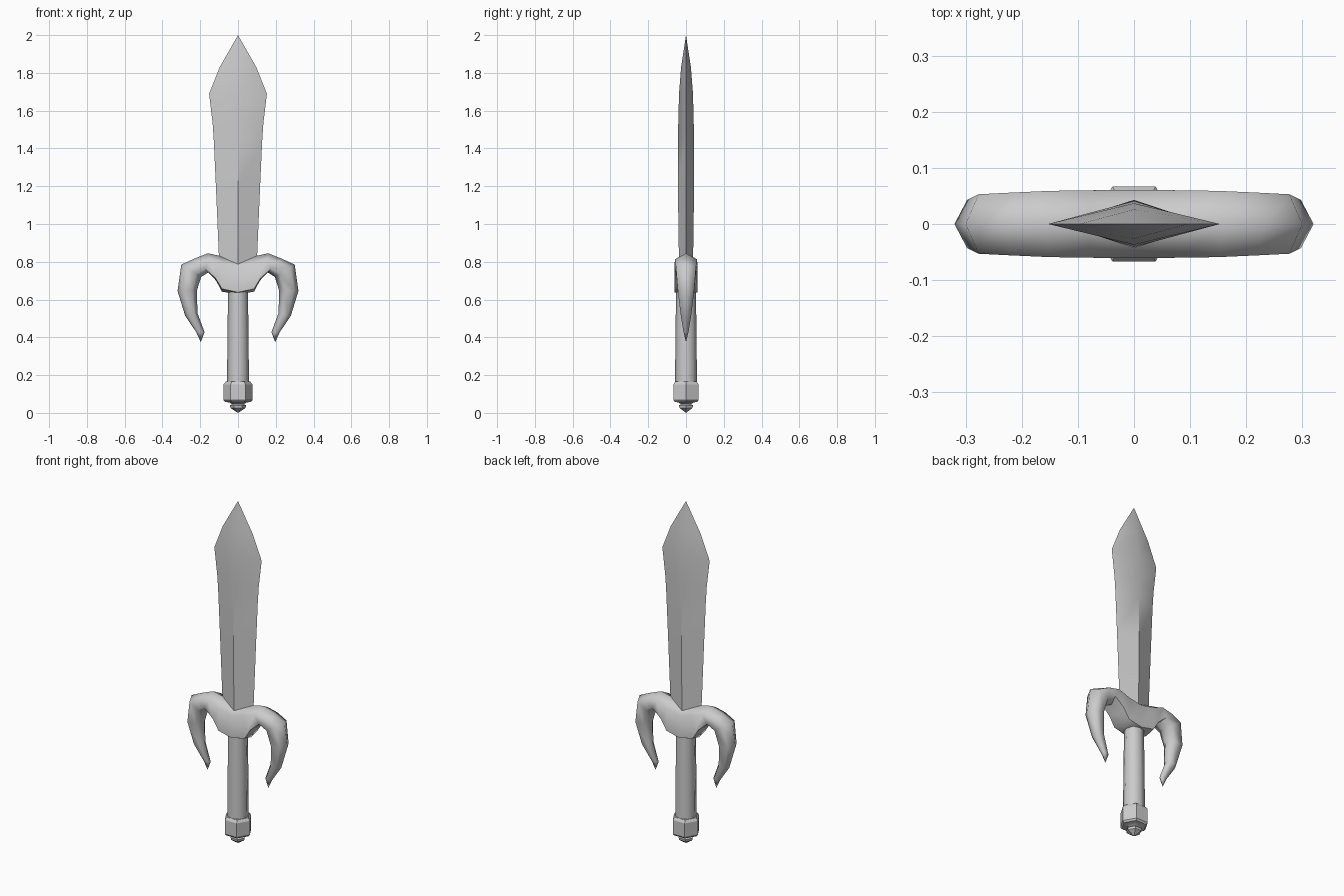
import bpy
import math
from mathutils import Vector

cube = bpy.data.objects.get("Cube")
if cube:
    bpy.data.objects.remove(cube)

steel = bpy.data.materials.new("grey_steel")
steel.use_nodes = True
GREY = (0.6, 0.6, 0.6, 1)
steel.diffuse_color = GREY
steel.node_tree.nodes["Principled BSDF"].inputs["Base Color"].default_value = GREY


def loft(name, rings, angle):
    """Skin a list of equal rings, cap both ends and smooth by angle."""
    n = len(rings[0])
    verts = [Vector(p) for ring in rings for p in ring]
    faces = [(r * n + i, r * n + (i + 1) % n, (r + 1) * n + (i + 1) % n, (r + 1) * n + i)
             for r in range(len(rings) - 1) for i in range(n)]
    faces += [tuple(reversed(range(n))), tuple(range(len(verts) - n, len(verts)))]
    mesh = bpy.data.meshes.new(name)
    mesh.from_pydata(verts, [], faces)
    mesh.validate()
    mesh.materials.append(steel)
    obj = bpy.data.objects.new(name, mesh)
    bpy.context.collection.objects.link(obj)
    bpy.ops.object.select_all(action="DESELECT")
    obj.select_set(True)
    bpy.context.view_layer.objects.active = obj
    # merge tips and make normals consistent
    bpy.ops.object.mode_set(mode="EDIT")
    bpy.ops.mesh.select_all(action="SELECT")
    bpy.ops.mesh.remove_doubles(threshold=0.0005)
    bpy.ops.mesh.normals_make_consistent(inside=False)
    bpy.ops.object.mode_set(mode="OBJECT")
    bpy.ops.object.shade_smooth_by_angle(angle=math.radians(angle))
    return obj


def turned(name, profile, sides, angle):
    """Prism-like turned part from (radius, height) pairs."""
    turn = 2 * math.pi / sides
    return loft(name, [[(r * math.cos(i * turn), r * math.sin(i * turn), z)
                        for i in range(sides)] for r, z in profile], angle)


# Blade: diamond sections as (half width, half thickness, height)
blade = [(0.098, 0.036, 0.74), (0.102, 0.038, 0.85), (0.117, 0.043, 1.2), (0.128, 0.043, 1.44),
         (0.134, 0.041, 1.53), (0.153, 0.037, 1.69), (0.097, 0.026, 1.83), (0, 0, 2.0)]
loft("blade", [[(w, 0, z), (0, t, z), (-w, 0, z), (0, -t, z)] for w, t, z in blade], 37)

# Guard: outer point, inner point, half depth, position of the inner shoulder
guard = [((0, 0.812), (0, 0.627), 0.061, 0.94), ((0.08, 0.828), (0.085, 0.642), 0.060, 0.92),
         ((0.16, 0.845), (0.116, 0.70), 0.059, 0.9), ((0.235, 0.815), (0.155, 0.745), 0.056, 0.75),
         ((0.30, 0.785), (0.195, 0.72), 0.053, 0.75), ((0.32, 0.645), (0.217, 0.65), 0.043, 0.75),
         ((0.28, 0.515), (0.215, 0.53), 0.028, 0.75), ((0.221, 0.427), (0.177, 0.427), 0.013, 0.75),
         ((0.197, 0.375), (0.197, 0.375), 0, 0.75)]


def guard_ring(section, side):
    outer, inner, depth, low = section
    a, b = Vector((side * outer[0], 0, outer[1])), Vector((side * inner[0], 0, inner[1]))
    y = Vector((0, depth, 0))
    top, bottom = a.lerp(b, 0.22), a.lerp(b, low)
    return [a, top + y, bottom + y, b, bottom - y, top - y]


loft("guard", [guard_ring(s, -1) for s in reversed(guard[1:])] + [guard_ring(s, 1) for s in guard], 70)

# Grip and pommel
turned("grip", [(0.058, 0.14), (0.056, 0.4), (0.052, 0.68)], 8, 50)
turned("pommel", [(0.066, 0.165), (0.077, 0.15), (0.077, 0.068), (0.068, 0.058),
                  (0.046, 0.055), (0.03, 0.046), (0.043, 0.04), (0.04, 0.026), (0, 0)], 6, 30)
